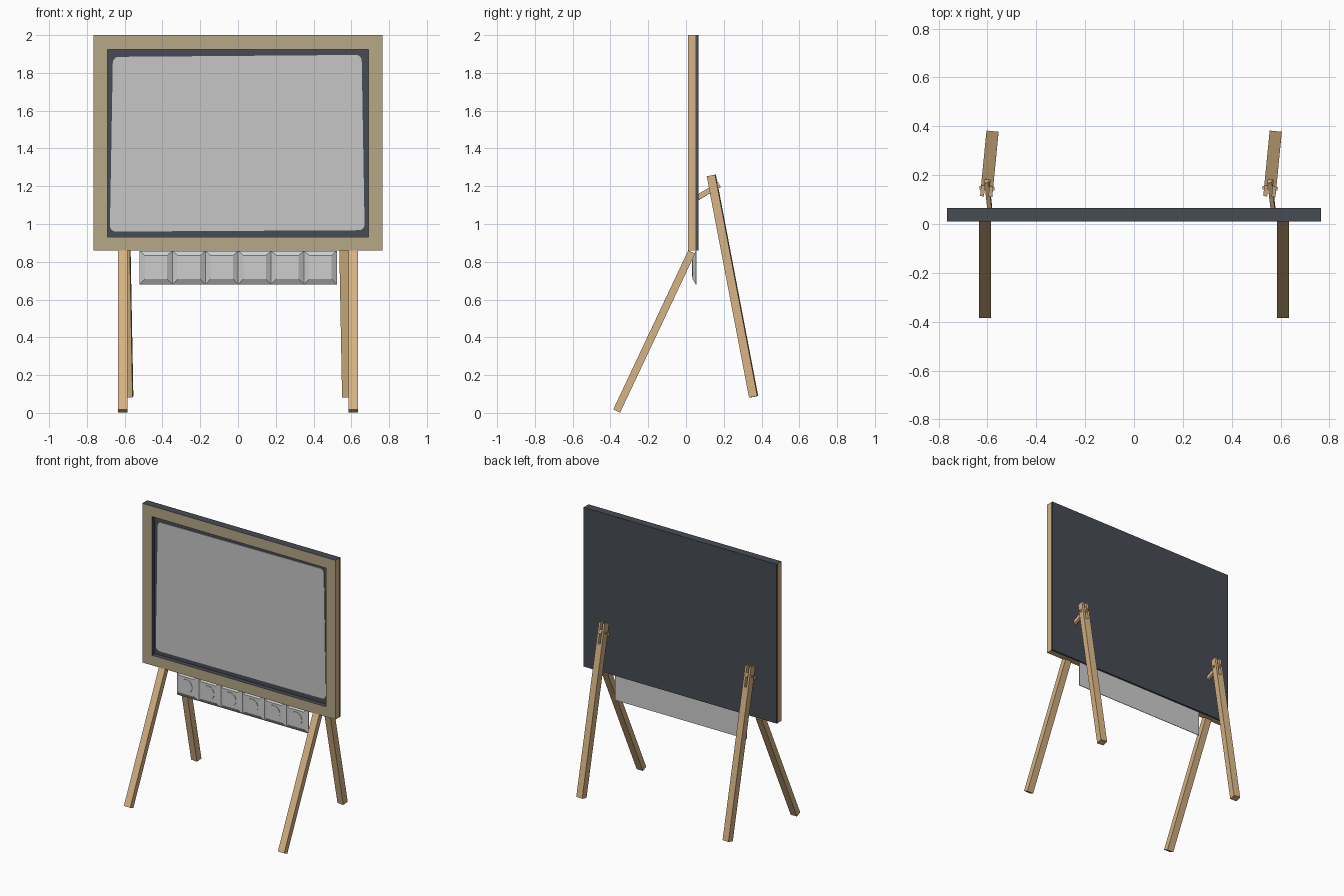
import bpy, bmesh, math
from mathutils import Vector

if "Cube" in bpy.data.objects:
    bpy.data.objects.remove(bpy.data.objects["Cube"])


def material(name, srgb):
    m = bpy.data.materials.new(name)
    lin = [((c / 255 + 0.055) / 1.055) ** 2.4 for c in srgb]
    m.diffuse_color = (*lin, 1)
    m.use_nodes = True
    m.node_tree.nodes["Principled BSDF"].inputs["Base Color"].default_value = m.diffuse_color
    return m


WOOD = material("light wood", (214, 179, 131))
FRAME = material("greyed wood", (182, 167, 134))
DARK = material("slate grey", (70, 75, 84))
SCREEN = material("screen grey", (198, 198, 198))
PANEL = material("pale grey", (206, 206, 206))


def finish(name, bm, *mats):
    bmesh.ops.recalc_face_normals(bm, faces=bm.faces[:])
    me = bpy.data.meshes.new(name)
    bm.to_mesh(me)
    bm.free()
    for m in mats:
        me.materials.append(m)
    ob = bpy.data.objects.new(name, me)
    bpy.context.collection.objects.link(ob)
    return ob


def box(name, lo, hi, mat):
    bm = bmesh.new()
    bmesh.ops.create_cube(bm, size=1)
    for v in bm.verts:
        v.co = [lo[i] + (v.co[i] + 0.5) * (hi[i] - lo[i]) for i in range(3)]
    return finish(name, bm, mat)


def beam(name, a, b, width, depth, yaw=0, shift=0, mat=WOOD):
    """Square bar from a to b; width runs along the yawed x axis."""
    a, b = Vector(a), Vector(b)
    d = (b - a).normalized()
    side = Vector((math.cos(yaw), math.sin(yaw), 0))
    side = (side - d * side.dot(d)).normalized()
    n = d.cross(side)
    bm = bmesh.new()
    bmesh.ops.create_cube(bm, size=1)
    for v in bm.verts:
        x, y, z = v.co
        v.co = a + (b - a) * (z + 0.5) + side * (x * width + shift) + n * y * depth
    return finish(name, bm, mat)


# board frame: a rectangular ring, greyed front, wood sides, dark top and inner walls
def rect(x, z0, z1, y):
    return [(-x, y, z0), (x, y, z0), (x, y, z1), (-x, y, z1)]


bm = bmesh.new()
loops = [[bm.verts.new(p) for p in r] for r in (
    rect(0.765, 0.86, 2.0, 0.05), rect(0.765, 0.86, 2.0, 0.01),
    rect(0.69, 0.932, 1.925, 0.01), rect(0.69, 0.932, 1.925, 0.05))]
for k in range(4):
    A, B = loops[k], loops[(k + 1) % 4]
    for i in range(4):
        j = (i + 1) % 4
        f = bm.faces.new((A[i], A[j], B[j], B[i]))
        f.material_index = (0, 1, 2, 2)[k]
        if k == 0 and i == 2:
            f.material_index = 2
finish("board_frame", bm, WOOD, FRAME, DARK)

# back panel and recessed bed behind the screen
box("back_panel", (-0.765, 0.05, 0.86), (0.765, 0.066, 2.0), DARK)
box("screen_bed", (-0.69, 0.043, 0.932), (0.69, 0.05, 1.925), DARK)

# screen with rounded, slightly uneven corners
bm = bmesh.new()
r, pts = 0.03, []
for k, (x, z) in enumerate([(0.655, 1.895), (-0.663, 1.885), (-0.678, 0.96), (0.67, 0.967)]):
    sx, sz = (1 if x > 0 else -1), (1 if z > 1.4 else -1)
    for s in range(5):
        t = math.radians(90 * k + 22.5 * s)
        pts.append((x - sx * r + r * math.cos(t), 0.038, z - sz * r + r * math.sin(t)))
face = bm.faces.new([bm.verts.new(p) for p in pts])
ext = bmesh.ops.extrude_face_region(bm, geom=[face])
for v in ext["geom"]:
    if isinstance(v, bmesh.types.BMVert):
        v.co.y += 0.005
finish("screen", bm, SCREEN)

# row of six bevelled tiles, each with a round button
W, X0, Z0, Z1 = 0.174, -0.521, 0.68, 0.858
for n in range(6):
    x0, x1 = X0 + n * W, X0 + (n + 1) * W
    bm = bmesh.new()
    back = [(x0, Z0), (x1, Z0), (x1, Z1), (x0, Z1)]
    front = [(x0 + 0.028, Z0 + 0.03), (x1 - 0.028, Z0 + 0.03),
             (x1 - 0.028, Z1 - 0.025), (x0 + 0.028, Z1 - 0.025)]
    rows = [[bm.verts.new((x, y, z)) for x, z in ps]
            for ps, y in ((back, 0.056), (back, 0.052), (front, 0.034))]
    bm.faces.new(rows[0])
    bm.faces.new(rows[2])
    for A, B in zip(rows, rows[1:]):
        for i in range(4):
            j = (i + 1) % 4
            bm.faces.new((A[i], A[j], B[j], B[i]))
    finish(f"tile_{n + 1}", bm, PANEL)
    bm = bmesh.new()
    bmesh.ops.create_cone(bm, cap_ends=True, segments=32, radius1=0.048, radius2=0.048, depth=0.006)
    for v in bm.verts:
        x, y, z = v.co
        v.co = ((x0 + x1) / 2 + x, 0.034 + z, 0.77 + y)
    finish(f"button_{n + 1}", bm, PANEL)

# front legs
for side, label in ((-1, "left"), (1, "right")):
    beam(f"front_leg_{label}", (side * 0.61, -0.367, 0.01), (side * 0.61, 0.03, 0.852), 0.05, 0.04)

# rear legs: both turned the same way, forked at the top around a hinge arm
YAW = math.radians(-5.5)
for x, label in ((-0.603, "left"), (0.556, "right")):
    bottom = Vector((x + 0.022, 0.358, 0.085))
    top = Vector((x, 0.134, 1.257))
    mid = bottom.lerp(top, 0.88)
    beam(f"rear_leg_{label}", bottom, mid, 0.05, 0.045, YAW)
    for s in (-1, 1):
        beam(f"rear_leg_prong_{label}_{s}", mid, top, 0.016, 0.045, YAW, s * 0.017)
    beam(f"hinge_arm_{label}", (x + 0.013, 0.062, 1.14), (x, 0.176, 1.208), 0.018, 0.028, YAW)
    # hinge pin through the fork
    pin = bottom.lerp(top, 0.945)
    half = Vector((math.cos(YAW), math.sin(YAW), 0)) * 0.031
    beam(f"hinge_pin_{label}", pin - half, pin + half, 0.014, 0.014, math.pi / 2)
